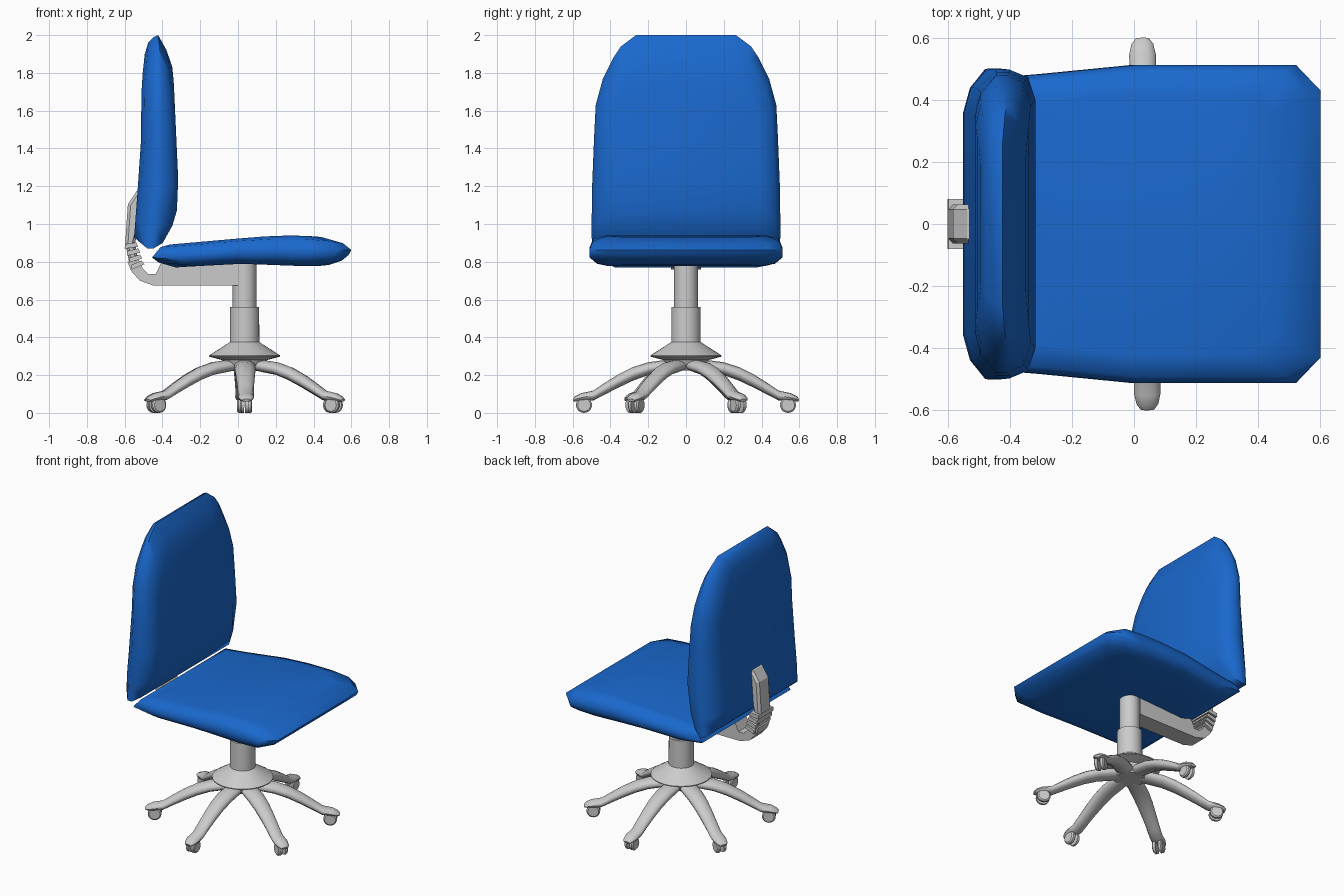
import bpy, bmesh
from math import cos, sin, pi, radians
from mathutils import Matrix, Vector

if "Cube" in bpy.data.objects:
    bpy.data.objects.remove(bpy.data.objects["Cube"])

CX = 0.035  # column centre


def make(name, verts, faces, smooth=None, mat=None):
    me = bpy.data.meshes.new(name)
    me.from_pydata(verts, [], faces)
    bm = bmesh.new()
    bm.from_mesh(me)
    bmesh.ops.recalc_face_normals(bm, faces=bm.faces)
    bm.to_mesh(me)
    bm.free()
    ob = bpy.data.objects.new(name, me)
    bpy.context.collection.objects.link(ob)
    if mat:
        me.materials.append(mat)
    if smooth:
        bpy.ops.object.select_all(action='DESELECT')
        ob.select_set(True)
        bpy.context.view_layer.objects.active = ob
        bpy.ops.object.shade_smooth_by_angle(angle=radians(smooth))
    return ob


def rings(name, loops, smooth=None):
    """Skin closed loops of equal length and cap the ends."""
    n = len(loops[0])
    faces = [(k*n + i, k*n + (i+1) % n, (k+1)*n + (i+1) % n, (k+1)*n + i)
             for k in range(len(loops)-1) for i in range(n)]
    faces += [tuple(range(n)), tuple(range((len(loops)-1)*n, len(loops)*n))]
    return make(name, [v for l in loops for v in l], faces, smooth)


def lathe(name, prof, seg=32):
    return rings(name, [[(CX + r*cos(2*pi*i/seg), r*sin(2*pi*i/seg), z)
                         for i in range(seg)] for r, z in prof], 35)


def prism(name, pts, hw, bevel=0):
    ob = rings(name, [[(x, s*hw, z) for x, z in pts] for s in (-1, 1)])
    if bevel:
        m = ob.modifiers.new("bevel", 'BEVEL')
        m.width, m.segments = bevel, 1
    return ob


def interp(table, u):
    if u <= table[0][0]:
        return table[0][1]
    for (a, p), (b, q) in zip(table, table[1:]):
        if u <= b:
            return p + (q-p)*(u-a)/(b-a)
    return table[-1][1]


def cushion(name, outline, low, high, layers, place, mat):
    """outline: (u, half width); layers: (t, width scale, u start, u end)."""
    n = len(outline)
    u0, u1 = outline[0][0], outline[-1][0]
    verts, faces = [], []
    for t, s, a, b in layers:
        pts = []
        for u, w in outline:
            v = a + (b-a)*(u-u0)/(u1-u0)
            d = interp(low, v)*(1-t) + interp(high, v)*t
            pts.append((v, w*s, d))
        verts += [place(u, w, d) for u, w, d in pts]
        verts += [place(u, -w, d) for u, w, d in reversed(pts)]
    m = 2*n
    for k in range(len(layers)-1):
        faces += [(k*m+i, k*m+(i+1) % m, (k+1)*m+(i+1) % m, (k+1)*m+i) for i in range(m)]
    for o in (0, (len(layers)-1)*m):
        faces += [(o+i, o+i+1, o+m-2-i, o+m-1-i) for i in range(n-1)]
    return make(name, verts, faces, 62, mat)


blue = bpy.data.materials.new("blue_fabric")
blue.diffuse_color = (0.01, 0.14, 0.62, 1)
blue.use_nodes = True
blue.node_tree.nodes["Principled BSDF"].inputs["Base Color"].default_value = blue.diffuse_color

# Seat cushion
cushion("seat",
        [(-0.455, 0.47), (-0.3, 0.483), (0.0, 0.512), (0.2, 0.512), (0.38, 0.512),
         (0.52, 0.512), (0.6, 0.43)],
        [(-0.455, 0.795), (-0.33, 0.77), (0.0, 0.79), (0.4, 0.775), (0.5, 0.785), (0.6, 0.81)],
        [(-0.40, 0.888), (-0.1, 0.914), (0.1, 0.932), (0.25, 0.94), (0.42, 0.935),
         (0.54, 0.913), (0.6, 0.90)],
        [(0, 0.80, -0.33, 0.48), (0.08, 0.92, -0.42, 0.55), (0.3, 1, -0.455, 0.585),
         (0.58, 1, -0.435, 0.6), (0.9, 0.96, -0.41, 0.555), (1, 0.82, -0.36, 0.44)],
        lambda u, w, d: (u, w, d), blue)

# Backrest cushion
cushion("backrest",
        [(0.87, 0.498), (0.98, 0.50), (1.2, 0.497), (1.45, 0.487), (1.63, 0.478),
         (1.77, 0.44), (1.88, 0.385), (1.94, 0.345), (2.0, 0.265)],
        [(0.87, -0.535), (0.93, -0.55), (1.2, -0.53), (1.4, -0.515), (1.75, -0.51), (1.96, -0.487)],
        [(0.87, -0.39), (0.95, -0.36), (1.1, -0.315), (1.2, -0.315), (1.75, -0.34),
         (1.87, -0.352), (2.0, -0.38)],
        [(0, 0.72, 0.93, 1.9), (0.1, 0.88, 0.91, 1.96), (0.38, 1, 0.87, 1.99),
         (0.6, 1, 0.87, 2.0), (0.88, 0.95, 0.9, 1.92), (1, 0.80, 0.99, 1.83)],
        lambda u, w, d: (d, w, u), blue)

# Gas lift column, and hub
lathe("column_upper", [(0.063, 0.54), (0.063, 0.80)])
lathe("hub", [(0.09, 0.225), (0.11, 0.25), (0.12, 0.28), (0.188, 0.298), (0.188, 0.304),
              (0.078, 0.375), (0.077, 0.56)])

# Support arm under the seat and the upright behind the back
prism("support_arm", [(0.0, 0.675), (-0.45, 0.675), (-0.52, 0.70), (-0.565, 0.75), (-0.585, 0.80),
                      (-0.525, 0.81), (-0.505, 0.765), (-0.475, 0.735), (-0.435, 0.735),
                      (-0.405, 0.80), (0.0, 0.80)], 0.06)
prism("back_upright", [(-0.575, 0.79), (-0.597, 0.90), (-0.583, 1.105), (-0.53, 1.185),
                       (-0.50, 1.185), (-0.52, 1.0), (-0.545, 0.90), (-0.525, 0.79)], 0.062, 0.015)

# Bellows ribs
for i in range(4):
    c = Vector((-0.566 + 0.011*i, 0, 0.885 - 0.034*i))
    tilt = radians(8 + 5*i)
    dx, dz = Vector((cos(tilt), 0, sin(tilt))), Vector((-sin(tilt), 0, cos(tilt)))
    pts = [c + dx*a + dz*b for a, b in ((-0.036, -0.011), (0.036, -0.011), (0.03, 0.013), (-0.03, 0.013))]
    prism(f"bellows_rib_{i+1}", [(p.x, p.z) for p in pts], 0.08)

# Six curved legs with twin-wheel casters: (radius, z, half width, half height)
path = [(0.03, 0.255, 0.045, 0.025), (0.11, 0.248, 0.056, 0.032), (0.2, 0.234, 0.056, 0.034),
        (0.28, 0.207, 0.052, 0.036), (0.36, 0.168, 0.047, 0.035), (0.43, 0.128, 0.043, 0.031),
        (0.49, 0.092, 0.042, 0.026), (0.545, 0.083, 0.043, 0.022), (0.58, 0.074, 0.035, 0.015),
        (0.597, 0.067, 0.022, 0.007)]
for k in range(6):
    rot = Matrix.Translation((CX, 0, 0)) @ Matrix.Rotation(radians(30.8 + 60*k), 4, 'Z')
    loops = [[(r - 0.4*h*sin(2*pi*i/12) * (r < 0.5) + 0.4*h*sin(2*pi*i/12),
               w*cos(2*pi*i/12), z + h*sin(2*pi*i/12)) for i in range(12)]
             for r, z, w, h in path]
    leg = rings(f"leg_{k+1}", loops, 50)
    leg.matrix_world = rot
    for s in (-1, 1):
        wheel = rings(f"caster_{k+1}_{'left' if s > 0 else 'right'}",
                      [[(0.54 + q*cos(2*pi*i/20), s*y, 0.042 + q*sin(2*pi*i/20)) for i in range(20)]
                       for y, q in ((0.01, 0.042), (0.025, 0.042), (0.032, 0.034))], 30)
        wheel.matrix_world = rot
